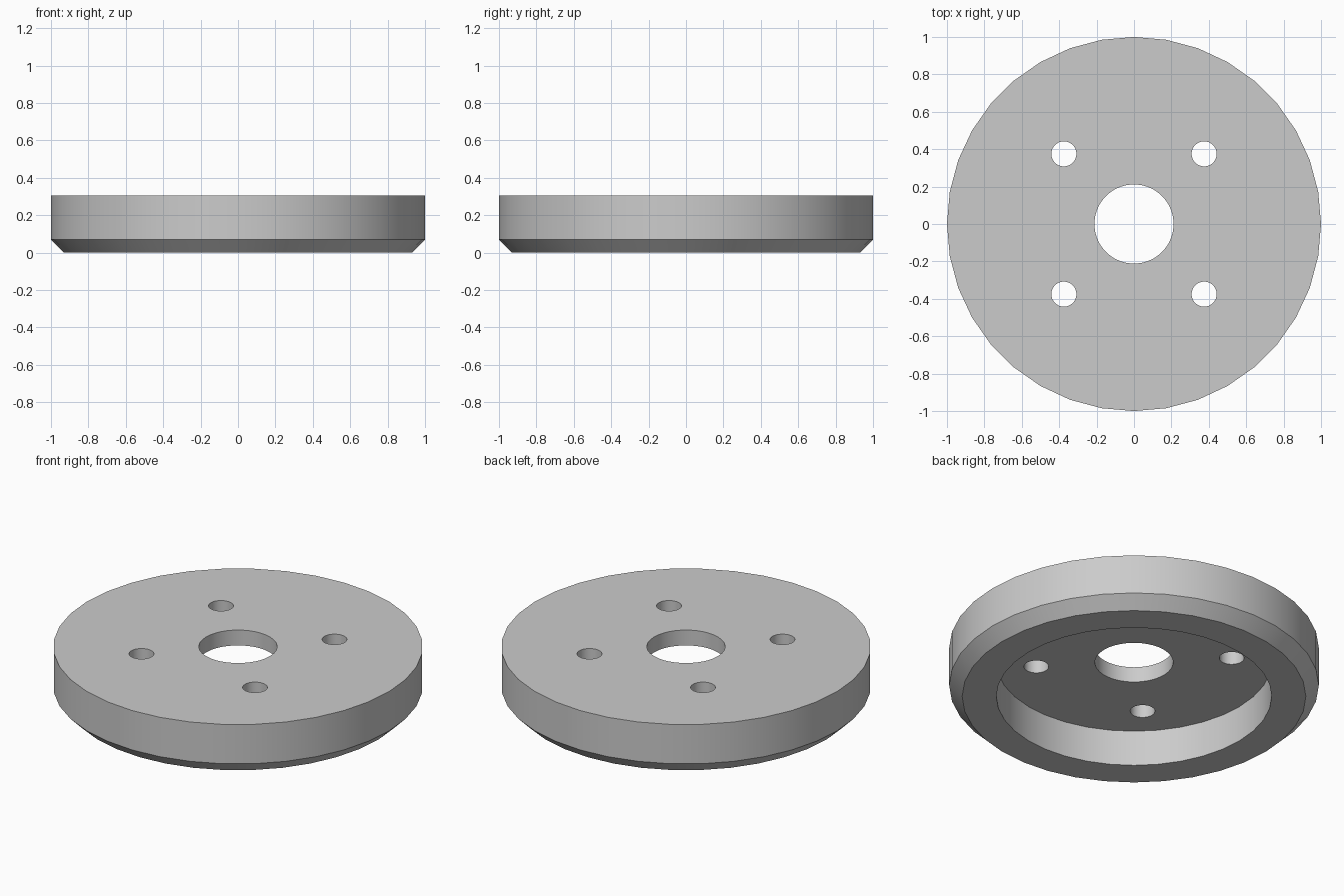
import bpy
import bmesh
from math import radians, tau
from mathutils import Matrix

SIDES = 36
HEIGHT = 0.305
CHAMFER = 0.07
RECESS_DEPTH = 0.213
RECESS_RADIUS = 0.745
BORE_RADIUS = 0.212
BOLT_OFFSET = 0.375
BOLT_RADIUS = 0.067

if "Cube" in bpy.data.objects:
    bpy.data.objects.remove(bpy.data.objects["Cube"], do_unlink=True)


def make_object(name, bm):
    bmesh.ops.recalc_face_normals(bm, faces=bm.faces)
    mesh = bpy.data.meshes.new(name)
    bm.to_mesh(mesh)
    bm.free()
    obj = bpy.data.objects.new(name, mesh)
    bpy.context.collection.objects.link(obj)
    return obj


def lathe(name, profile):
    """Spin a closed (radius, height) profile around the z axis."""
    bm = bmesh.new()
    points = [bm.verts.new((r, 0, z)) for r, z in profile]
    edges = [bm.edges.new((p, points[i - 1])) for i, p in enumerate(points)]
    bmesh.ops.spin(bm, geom=points + edges, axis=(0, 0, 1), cent=(0, 0, 0),
                   angle=tau, steps=SIDES, use_merge=True)
    bmesh.ops.remove_doubles(bm, verts=bm.verts, dist=0.0001)
    return make_object(name, bm)


# Disc with chamfered lower rim, hollow underside and central bore
disc = lathe("wheel_disc", [
    (BORE_RADIUS, HEIGHT), (1, HEIGHT), (1, CHAMFER), (1 - CHAMFER, 0),
    (RECESS_RADIUS, 0), (RECESS_RADIUS, RECESS_DEPTH),
    (BORE_RADIUS, RECESS_DEPTH),
])

# Four bolt holes through the web
bm = bmesh.new()
for sx in (-1, 1):
    for sy in (-1, 1):
        place = Matrix.Translation((sx * BOLT_OFFSET, sy * BOLT_OFFSET, HEIGHT))
        bmesh.ops.create_cone(bm, cap_ends=True, segments=SIDES, depth=0.4,
                              radius1=BOLT_RADIUS, radius2=BOLT_RADIUS,
                              matrix=place)
cutter = make_object("bolt_hole_cutter", bm)
cutter.hide_render = True

holes = disc.modifiers.new("bolt_holes", "BOOLEAN")
holes.operation = "DIFFERENCE"
holes.solver = "EXACT"
holes.object = cutter
bpy.ops.object.select_all(action="DESELECT")
disc.select_set(True)
bpy.context.view_layer.objects.active = disc
bpy.ops.object.modifier_apply(modifier=holes.name)
bpy.data.objects.remove(cutter, do_unlink=True)

# Plain grey metal
grey = bpy.data.materials.new("light_grey")
grey.use_nodes = True
colour = (0.6, 0.6, 0.6, 1)
grey.diffuse_color = colour
grey.node_tree.nodes["Principled BSDF"].inputs["Base Color"].default_value = colour
disc.data.materials.clear()
disc.data.materials.append(grey)

bpy.ops.object.shade_smooth_by_angle(angle=radians(30))
